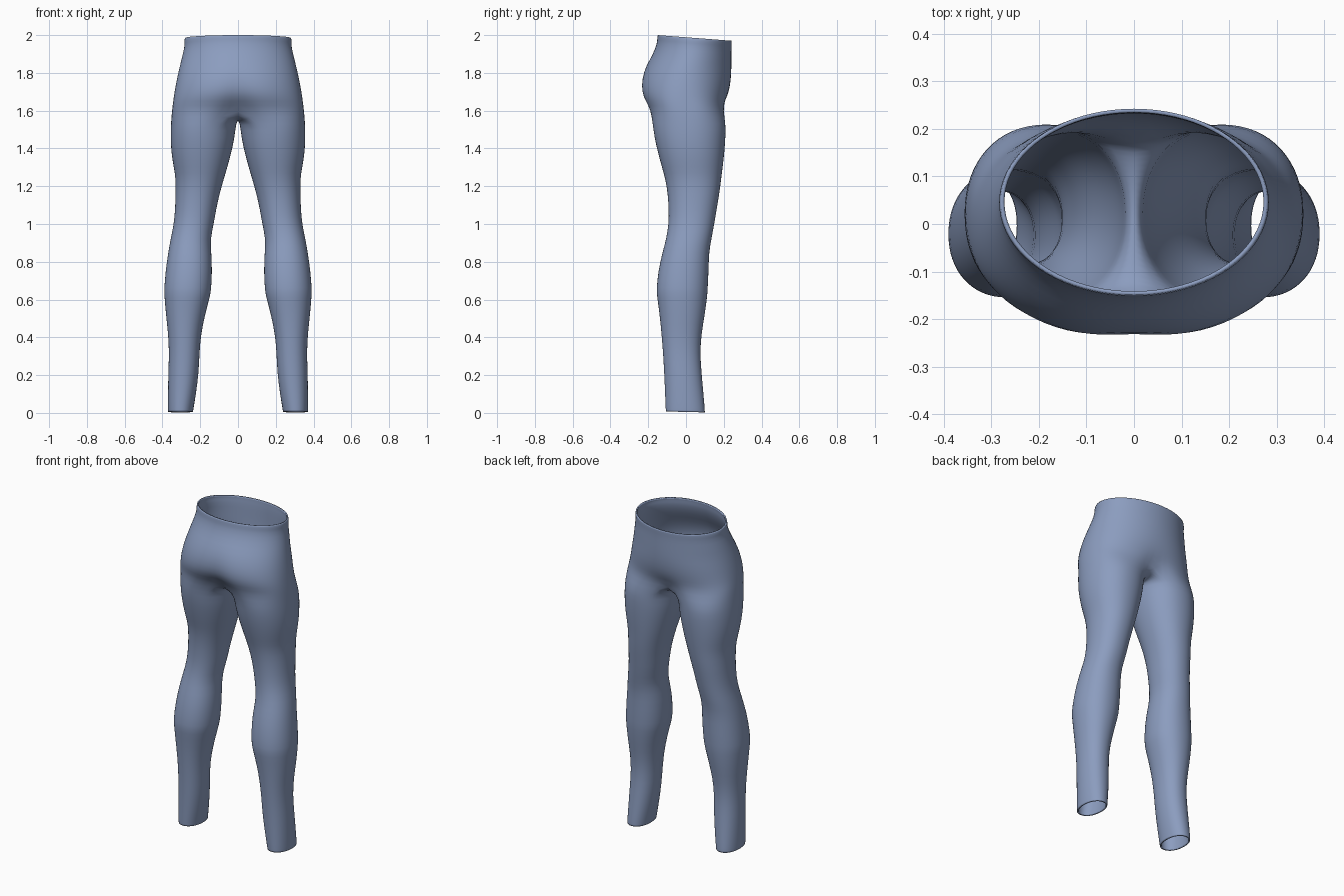
import bpy, bmesh, math

SIDES, OUTER = 32, 21     # points round a leg, points on the outer half of the hips

# Hips, top to bottom: z, half width, y back, y front, squareness, pinch back, pinch front, tilt
HIPS = [
    (2.000, 0.281, -0.150, 0.243, 2.0, 0.00, 0.00, 0.030),
    (1.985, 0.286, -0.153, 0.243, 2.0, 0.00, 0.00, 0.030),
    (1.960, 0.282, -0.153, 0.241, 2.0, 0.00, 0.00, 0.029),
    (1.900, 0.296, -0.174, 0.241, 2.0, 0.00, 0.00, 0.024),
    (1.840, 0.310, -0.213, 0.241, 2.0, 0.01, 0.00, 0.018),
    (1.770, 0.325, -0.240, 0.238, 2.1, 0.03, 0.00, 0.010),
    (1.700, 0.337, -0.245, 0.228, 2.2, 0.06, 0.00, 0.000),
    (1.650, 0.344, -0.225, 0.212, 2.4, 0.13, 0.03, 0.000),
    (1.605, 0.350, -0.198, 0.207, 2.6, 0.30, 0.20, 0.000),
]
# Leg, top to bottom: z, x inner, x outer, y back, y front
LEG = [
    (1.53, 0.010, 0.356, -0.177, 0.211), (1.46, 0.017, 0.358, -0.168, 0.210),
    (1.38, 0.034, 0.354, -0.150, 0.204), (1.30, 0.056, 0.341, -0.128, 0.195),
    (1.24, 0.074, 0.330, -0.110, 0.187), (1.16, 0.097, 0.331, -0.097, 0.177),
    (1.08, 0.115, 0.333, -0.092, 0.163), (1.00, 0.128, 0.340, -0.092, 0.150),
    (0.92, 0.146, 0.357, -0.105, 0.135), (0.85, 0.141, 0.370, -0.125, 0.122),
    (0.75, 0.136, 0.384, -0.148, 0.120), (0.65, 0.142, 0.392, -0.157, 0.115),
    (0.62, 0.147, 0.390, -0.154, 0.113), (0.52, 0.174, 0.382, -0.140, 0.100),
    (0.42, 0.195, 0.370, -0.130, 0.082), (0.32, 0.204, 0.365, -0.122, 0.075),
    (0.22, 0.207, 0.369, -0.116, 0.082), (0.10, 0.222, 0.371, -0.111, 0.093),
    (0.02, 0.236, 0.371, -0.108, 0.100), (0.005, 0.238, 0.370, -0.107, 0.100),
]


def power(v, n):
    """Rounded-square version of a sine or cosine."""
    return math.copysign(abs(v) ** (2 / n), v) if abs(v) > 1e-6 else 0.0


def hip_ring(z, a, y0, y1, n, pinch_back, pinch_front, tilt):
    pts = []
    for i in range(OUTER):
        t = math.pi * (i / (OUTER - 1) - 0.5)
        x = a * power(math.cos(t), n)
        s = power(math.sin(t), n)
        y = (y0 + y1) / 2 + (y1 - y0) / 2 * s
        y *= 1 - (pinch_front if s > 0 else pinch_back) * math.exp(-(x / 0.07) ** 2)
        pts.append((x, y, z - tilt * (y - y0) / (y1 - y0)))
    return pts


def leg_ring(z, x0, x1, y0, y1):
    pts = []
    for i in range(SIDES):
        t = 2 * math.pi * (i - (OUTER - 1) / 2) / SIDES
        y = (y0 + y1) / 2 + (y1 - y0) / 2 * power(math.sin(t), 2.15)
        x = (x0 + x1) / 2 + (x1 - x0) / 2 * power(math.cos(t), 2.15)
        hem = 0.025 * y * max(0, 1 - z / 0.2)
        pts.append((x, y, z - hem))
    return pts


def crotch_seam(front, back):
    """Points on the centre plane that dip from the front to the back."""
    pts, count = [], SIDES - OUTER
    for k in range(1, count + 1):
        t = k / (count + 1)
        y = front[1] + (back[1] - front[1]) * t
        pts.append((0, y, front[2] - 0.052 * math.sin(math.pi * t) ** 0.6))
    return pts


# One half: open rings at the hips, closed rings down the leg
rings = [hip_ring(*h) for h in HIPS]
rings[-1] += crotch_seam(rings[-1][-1], rings[-1][0])
rings += [leg_ring(*l) for l in LEG]

bm = bmesh.new()
loops = [[bm.verts.new(p) for p in ring] for ring in rings]
for top, low in zip(loops, loops[1:]):
    closed = len(top) == SIDES
    for i in range(SIDES if closed else OUTER - 1):
        j = (i + 1) % SIDES
        bm.faces.new((top[i], low[i], low[j], top[j]))
mesh = bpy.data.meshes.new("leggings")
bm.to_mesh(mesh)
bm.free()

leggings = bpy.data.objects.new("leggings", mesh)
bpy.context.collection.objects.link(leggings)

fabric = bpy.data.materials.new("blue_grey_fabric")
fabric.diffuse_color = (0.26, 0.335, 0.52, 1)
mesh.materials.append(fabric)

# Other half, smooth surface and cloth thickness
mirror = leggings.modifiers.new("mirror", 'MIRROR')
mirror.use_clip = True
mirror.merge_threshold = 0.002
subdivide = leggings.modifiers.new("smooth", 'SUBSURF')
subdivide.levels = subdivide.render_levels = 1
cloth = leggings.modifiers.new("cloth", 'SOLIDIFY')
cloth.thickness = 0.008
cloth.offset = -1

bpy.context.view_layer.objects.active = leggings
leggings.select_set(True)
bpy.ops.object.shade_smooth_by_angle(angle=math.radians(50))
